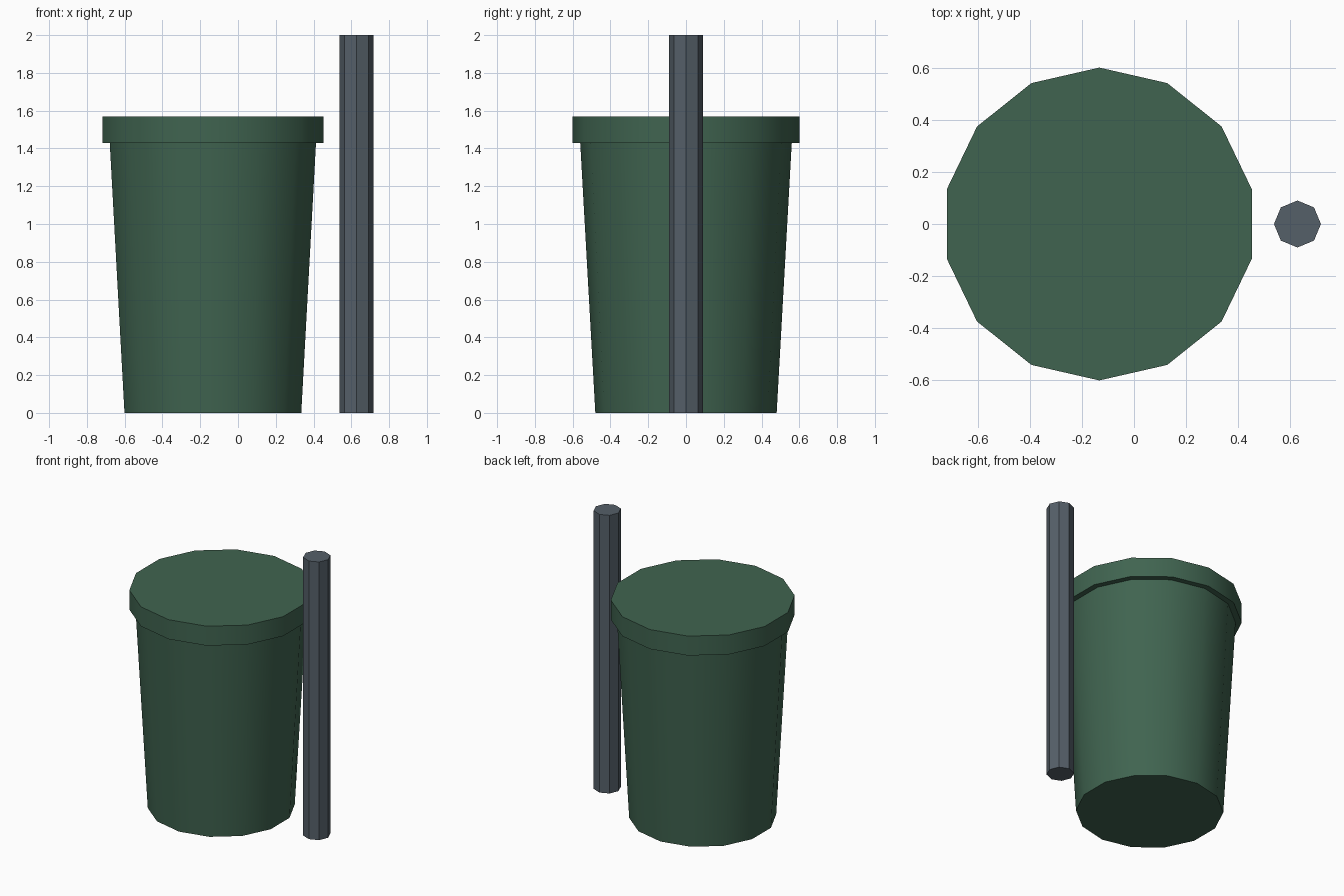
import bpy
import bmesh
from math import radians
from mathutils import Matrix

if "Cube" in bpy.data.objects:
    bpy.data.objects.remove(bpy.data.objects["Cube"])


def material(name, color):
    mat = bpy.data.materials.new(name)
    mat.diffuse_color = (*color, 1.0)
    mat.use_nodes = True
    mat.node_tree.nodes["Principled BSDF"].inputs["Base Color"].default_value = mat.diffuse_color
    return mat


def tapered_cylinder(name, x, z0, z1, r0, r1, sides, mat):
    """Closed round part standing between z0 and z1, first corner facing +y."""
    mesh = bpy.data.meshes.new(name)
    bm = bmesh.new()
    bmesh.ops.create_cone(bm, cap_ends=True, segments=sides, radius1=r0, radius2=r1,
                          depth=z1 - z0, matrix=Matrix.Translation((0, 0, (z1 - z0) / 2)))
    bm.to_mesh(mesh)
    bm.free()
    mesh.materials.append(mat)
    obj = bpy.data.objects.new(name, mesh)
    obj.location = (x, 0, z0)
    bpy.context.collection.objects.link(obj)
    # Smooth the 14-sided walls, keep rims and the octagonal post crisp
    bpy.ops.object.select_all(action='DESELECT')
    obj.select_set(True)
    bpy.context.view_layer.objects.active = obj
    bpy.ops.object.shade_smooth_by_angle(angle=radians(30))
    return obj


green = material("bin_green", (0.051, 0.127, 0.08))
steel = material("post_grey", (0.09, 0.115, 0.14))

BIN_X, POST_X = -0.133, 0.627

# Bin: flared body with an overhanging lid
tapered_cylinder("bin_body", BIN_X, 0.0, 1.43, 0.48, 0.56, 14, green)
tapered_cylinder("bin_lid", BIN_X, 1.43, 1.57, 0.60, 0.60, 14, green)

# Post standing beside the bin
tapered_cylinder("post", POST_X, 0.0, 2.0, 0.09, 0.09, 8, steel)
